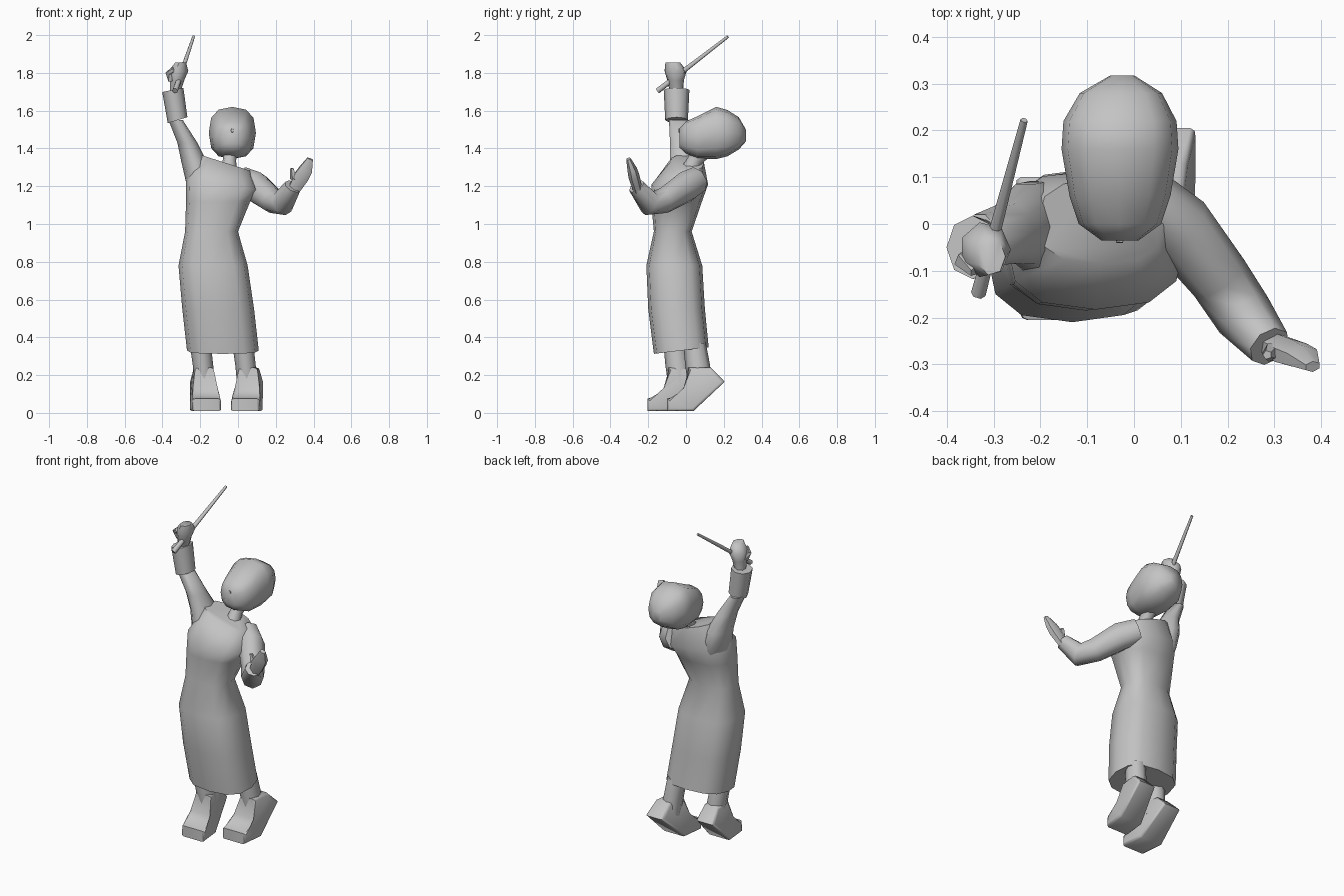
import bpy
import bmesh
from math import cos, sin, tau, radians
from mathutils import Vector

default_cube = bpy.data.objects.get("Cube")
if default_cube:
    bpy.data.objects.remove(default_cube, do_unlink=True)

# Single plain grey material
grey = bpy.data.materials.new("plain grey")
grey.use_nodes = True
colour = (.55, .55, .55, 1)
grey.diffuse_color = colour
grey.node_tree.nodes["Principled BSDF"].inputs["Base Color"].default_value = colour


def finish(name, bm):
    """Turn a bmesh into a smooth shaded object."""
    bmesh.ops.recalc_face_normals(bm, faces=bm.faces)
    mesh = bpy.data.meshes.new(name)
    bm.to_mesh(mesh)
    bm.free()
    mesh.materials.append(grey)
    part = bpy.data.objects.new(name, mesh)
    bpy.context.collection.objects.link(part)
    bpy.ops.object.select_all(action="DESELECT")
    part.select_set(True)
    bpy.context.view_layer.objects.active = part
    bpy.ops.object.shade_smooth_by_angle(angle=radians(60))


def rounded(value, power):
    return abs(value) ** power * (1 if value >= 0 else -1)


def loft(name, sections, sides=10, power=1.0):
    """Skin rings given as (centre, half axis, other half axis), capped at both ends."""
    bm = bmesh.new()
    rings = []
    for centre, u, v in sections:
        ring = []
        for i in range(sides):
            a = tau * i / sides
            offset = Vector(u) * rounded(cos(a), power) + Vector(v) * rounded(sin(a), power)
            ring.append(bm.verts.new(Vector(centre) + offset))
        rings.append(ring)
    for low, high in zip(rings, rings[1:]):
        for i in range(sides):
            j = (i + 1) % sides
            bm.faces.new((low[i], low[j], high[j], high[i]))
    bm.faces.new(rings[0])
    bm.faces.new(rings[-1])
    finish(name, bm)


def level(x, y, z, rx, ry, roll=0, pitch=0):
    """Near horizontal ring, optionally sloping along x or y."""
    return (x, y, z), (rx, 0, roll * rx), (0, ry, pitch * ry)


def upright(x, y, z, rx, rz):
    """Ring facing along y."""
    return (x, y, z), (rx, 0, 0), (0, 0, rz)


def tube(name, path, radii, sides=8, side_hint=(0, 0, 1)):
    """Limb along a path; each radius pair is (across, along the hint)."""
    points = [Vector(p) for p in path]
    sections = []
    for i, point in enumerate(points):
        ahead = points[min(i + 1, len(points) - 1)]
        behind = points[max(i - 1, 0)]
        tangent = (ahead - behind).normalized()
        across = tangent.cross(Vector(side_hint)).normalized()
        other = across.cross(tangent)
        sections.append((point, across * radii[i][0], other * radii[i][1]))
    loft(name, sections, sides)


# Long robe with a sloping hem, narrow waist and tilted shoulders
loft("robe", [
    level(-.08, -.025, .33, .19, .145, 0, .12),
    level(-.105, -.05, .55, .19, .15),
    level(-.132, -.062, .78, .183, .148),
    level(-.14, -.07, .96, .14, .1),
    level(-.105, -.05, 1.12, .17, .135),
    level(-.082, -.033, 1.21, .192, .15, -.15),
    level(-.07, .005, 1.325, .135, .09, -.32),
], sides=12, power=.75)

# Neck and backward tilted head with a small nose
tube("neck", [(-.05, .02, 1.28), (-.045, .05, 1.34), (-.04, .1, 1.4)],
     [(.045, .05), (.035, .04), (.045, .05)], side_hint=(0, 1, 0))
loft("head", [
    upright(-.03, -.035, 1.455, .04, .05),
    upright(-.03, 0, 1.458, .088, .085),
    upright(-.03, .06, 1.458, .108, .112),
    upright(-.03, .16, 1.482, .125, .138),
    upright(-.03, .22, 1.481, .121, .122),
    upright(-.028, .28, 1.48, .088, .085),
    upright(-.025, .318, 1.468, .025, .03),
], sides=12, power=.78)
tube("nose", [(-.03, .02, 1.49), (-.03, -.04, 1.495)], [(.02, .025), (.008, .01)], sides=5)

# Raised right arm: wide upper sleeve and separate forearm sleeve
loft("right_upper_sleeve", [
    level(-.19, -.025, 1.14, .06, .08),
    level(-.2, -.01, 1.22, .075, .107),
    level(-.232, .0, 1.33, .068, .09),
    level(-.268, -.02, 1.43, .053, .068),
    level(-.33, -.035, 1.55, .038, .058),
])
loft("right_forearm_sleeve", [
    level(-.32, -.05, 1.55, .052, .06, .3),
    level(-.345, -.05, 1.71, .056, .068, .2),
], sides=8)
loft("right_hand", [
    level(-.335, -.05, 1.69, .028, .035),
    level(-.325, -.055, 1.76, .04, .045),
    level(-.318, -.055, 1.81, .055, .06),
    level(-.305, -.07, 1.855, .03, .04),
], sides=7)
tube("right_thumb", [(-.35, -.07, 1.76), (-.365, -.08, 1.8), (-.34, -.1, 1.82)],
     [(.02, .02)] * 2 + [(.014, .014)], sides=5)
tube("baton", [(-.333, -.15, 1.705), (-.235, .222, 1.992)],
     [(.016, .016), (.008, .008)], sides=6)

# Left arm, bent forward and outward
tube("left_sleeve", [
    (.02, .055, 1.23), (.095, -.005, 1.195), (.182, -.115, 1.125), (.235, -.195, 1.11), (.29, -.262, 1.2),
], [(.07, .075), (.075, .085), (.066, .07), (.064, .068), (.048, .045)])
tube("left_hand", [(.295, -.255, 1.18), (.335, -.275, 1.25), (.36, -.285, 1.29), (.382, -.305, 1.345)],
     [(.025, .035), (.03, .045), (.026, .04), (.012, .018)], sides=6, side_hint=(1, 0, 0))
tube("left_thumb", [(.325, -.27, 1.23), (.292, -.275, 1.25), (.285, -.28, 1.295)],
     [(.02, .02)] * 2 + [(.01, .01)], sides=5, side_hint=(0, 1, 0))


def shoe(name, x, y, splay):
    """Shoe from a side profile: flat toe, raised heel and softened edges."""
    profile = [(-.1, .01), (.04, .01), (.205, .165), (.13, .24),
               (.012, .24), (0, .125), (-.04, .088), (-.1, .075)]
    bm = bmesh.new()
    loops = []
    for side in (-1, 1):
        loop = []
        for py, pz in profile:
            half = .078 - .17 * max(pz - .06, 0)
            loop.append(bm.verts.new((x + side * half + splay * py, y + py, pz)))
        loops.append(loop)
        bm.faces.new(loop)
    count = len(profile)
    rims = []
    for i in range(count):
        j = (i + 1) % count
        bm.faces.new((loops[0][i], loops[0][j], loops[1][j], loops[1][i]))
        rims += [bm.edges.get((loop[i], loop[j])) for loop in loops]
    bmesh.ops.bevel(bm, geom=rims, offset=.014, segments=2, profile=.5, affect="EDGES")
    finish(name, bm)


# Legs and shoes, the right one a step ahead
for side, x, y, splay in (("left", .05, 0, .12), ("right", -.175, -.105, -.1)):
    shoe(side + "_shoe", x, y, splay)
    loft(side + "_leg", [
        level(x, y + .072, .15, .055, .062),
        level(x - .01, y + .062, .25, .054, .066),
        level(x - .025, y + .045, .37, .056, .06),
    ], sides=8)
